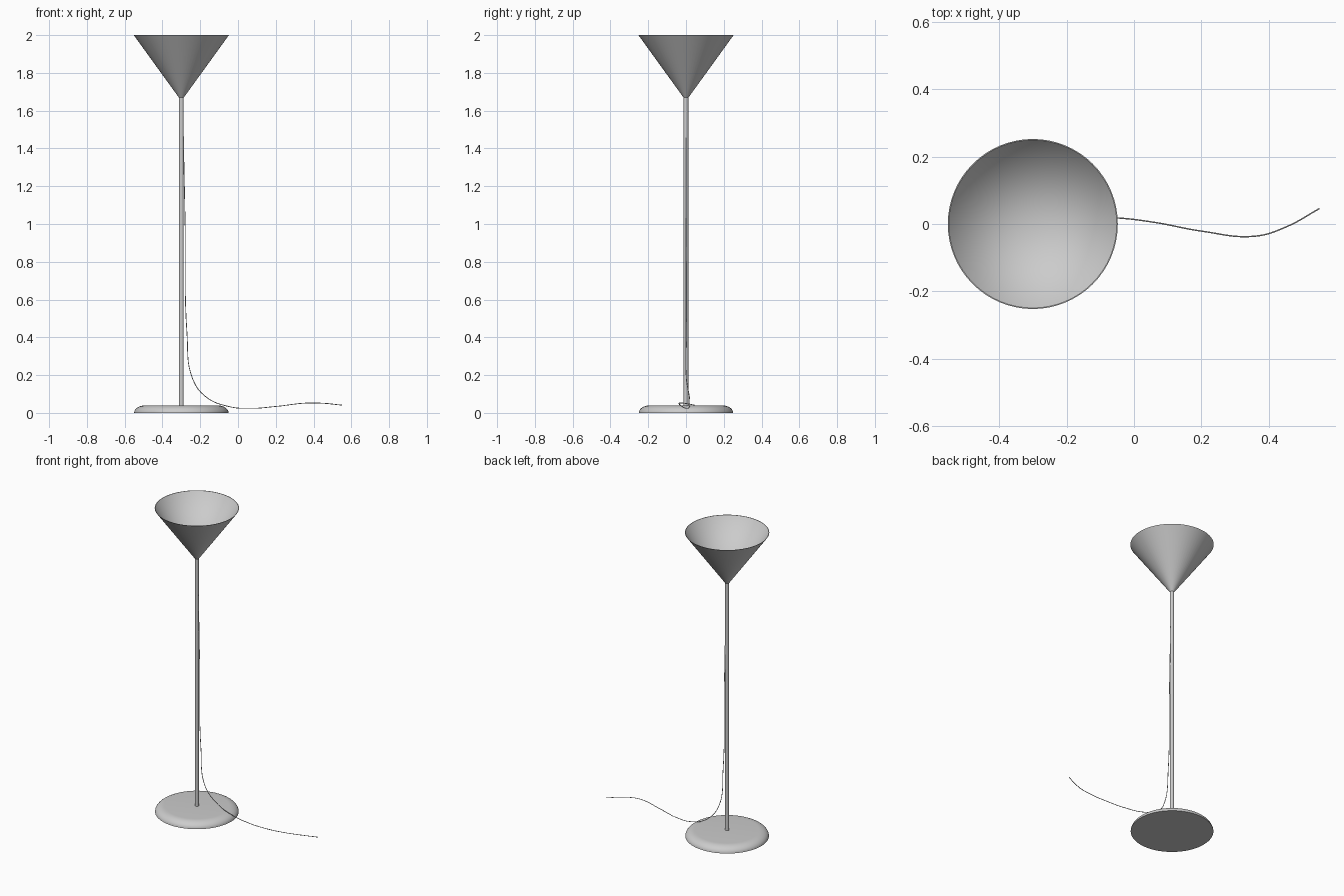
import bpy, bmesh, math
from mathutils import Vector

if "Cube" in bpy.data.objects:
    bpy.data.objects.remove(bpy.data.objects["Cube"])

X = -0.3  # lamp axis


def lathe(name, profile, sides=64):
    """Spin an (r, z) profile around the lamp axis."""
    bm = bmesh.new()
    verts = [bm.verts.new((r, 0, z)) for r, z in profile]
    edges = [bm.edges.new(p) for p in zip(verts, verts[1:])]
    bmesh.ops.spin(bm, geom=verts + edges, cent=(0, 0, 0), axis=(0, 0, 1),
                   angle=2 * math.pi, steps=sides)
    bmesh.ops.remove_doubles(bm, verts=bm.verts, dist=1e-5)
    bmesh.ops.recalc_face_normals(bm, faces=bm.faces)
    me = bpy.data.meshes.new(name)
    bm.to_mesh(me)
    bm.free()
    ob = bpy.data.objects.new(name, me)
    ob.location.x = X
    bpy.context.collection.objects.link(ob)
    bpy.ops.object.select_all(action='DESELECT')
    bpy.context.view_layer.objects.active = ob
    ob.select_set(True)
    bpy.ops.object.shade_smooth_by_angle(angle=math.radians(35))
    return ob


# Weighted foot with a rounded rim
rim = [(0.19 + 0.06 * math.cos(a), 0.04 * math.sin(a))
       for a in (math.pi / 2 * i / 8 for i in range(9))]
lathe("base", [(0, 0)] + rim + [(0, 0.04)])

# Upright pole
lathe("pole", [(0, 0.035), (0.0125, 0.035), (0.0125, 1.68), (0, 1.68)], 32)

# Thin open uplighter cone
lathe("shade", [(0, 1.668), (0.012, 1.668), (0.252, 2.0), (0.249, 2.0),
                (0.0, 1.674)])

# Power cord hanging down the pole and trailing along the floor
path = [(-0.293, 0, 1.66), (-0.288, 0, 1.4), (-0.28, 0, 1.0), (-0.27, 0, 0.42),
        (-0.24, 0.002, 0.18), (-0.17, 0.018, 0.085), (-0.05, 0.018, 0.034),
        (0.06, 0.005, 0.024), (0.2, -0.021, 0.034), (0.36, -0.036, 0.052),
        (0.45, -0.009, 0.051), (0.55, 0.046, 0.041)]
cu = bpy.data.curves.new("cord", 'CURVE')
cu.dimensions = '3D'
cu.bevel_depth = 0.002
cu.bevel_resolution = 2
cu.use_fill_caps = True
cu.resolution_u = 8
sp = cu.splines.new('BEZIER')
sp.bezier_points.add(len(path) - 1)
for bp, co in zip(sp.bezier_points, path):
    bp.co = Vector(co)
    bp.handle_left_type = bp.handle_right_type = 'AUTO'
bpy.context.collection.objects.link(bpy.data.objects.new("cord", cu))
